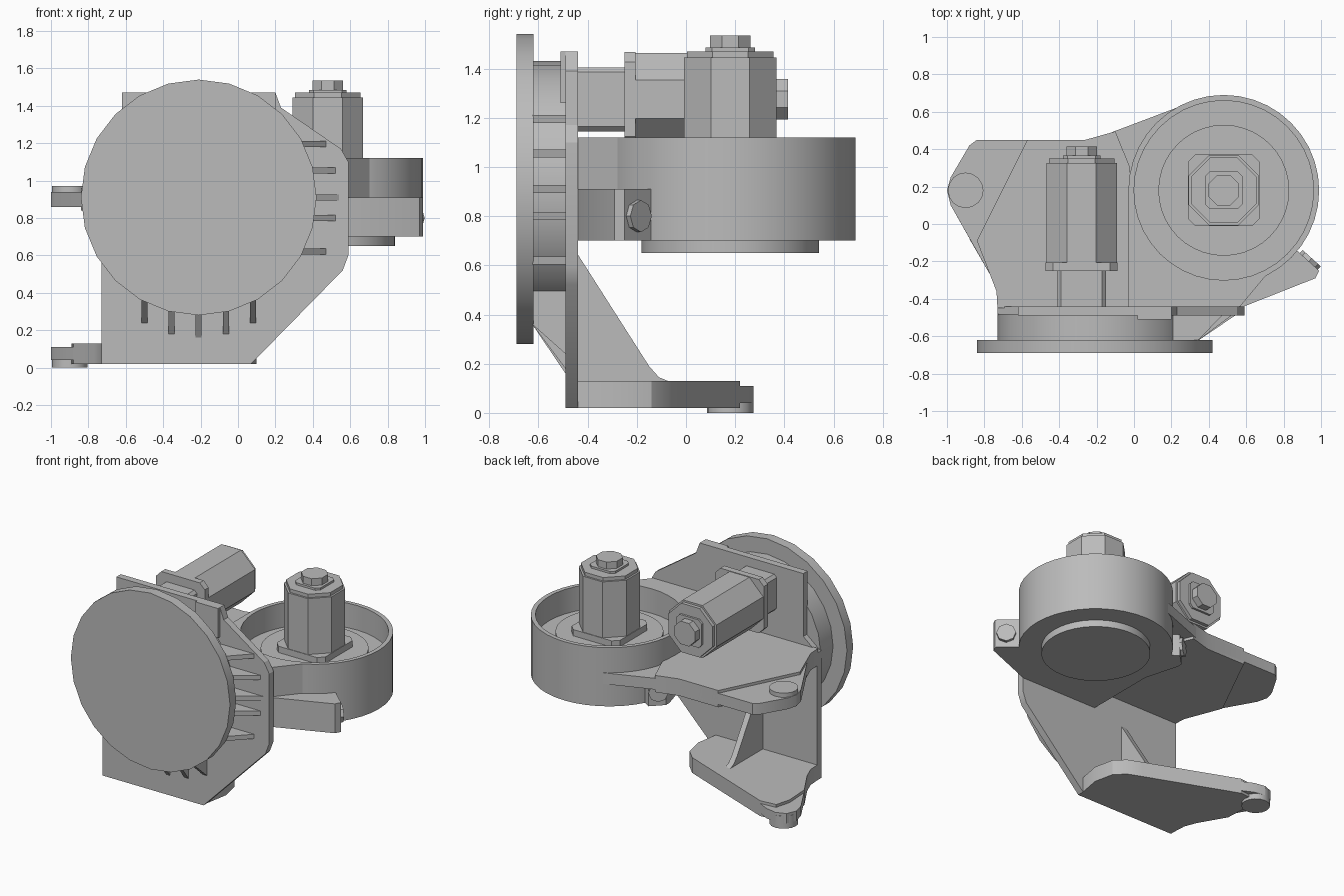
import bpy, bmesh
from math import pi, cos, sin, radians
from mathutils import Matrix, Vector

if "Cube" in bpy.data.objects:
    bpy.data.objects.remove(bpy.data.objects["Cube"])

GREY = (0.5, 0.5, 0.5, 1)
metal = bpy.data.materials.new("cast_grey")
metal.use_nodes = True
metal.diffuse_color = GREY
metal.node_tree.nodes["Principled BSDF"].inputs["Base Color"].default_value = GREY


def finish(name, bm, smooth=True):
    bmesh.ops.recalc_face_normals(bm, faces=bm.faces)
    mesh = bpy.data.meshes.new(name)
    bm.to_mesh(mesh)
    bm.free()
    mesh.materials.append(metal)
    obj = bpy.data.objects.new(name, mesh)
    bpy.context.collection.objects.link(obj)
    if smooth:
        bpy.ops.object.select_all(action='DESELECT')
        obj.select_set(True)
        bpy.context.view_layer.objects.active = obj
        bpy.ops.object.shade_smooth_by_angle(angle=radians(25))
    return obj


def prism(name, pts, axis, lo, hi, matrix=None):
    """Extrude a flat outline along one axis."""
    place = {'x': lambda u, v, w: (w, u, v),
             'y': lambda u, v, w: (u, w, v),
             'z': lambda u, v, w: (u, v, w)}[axis]
    bm = bmesh.new()
    face = bm.faces.new([bm.verts.new(place(u, v, lo)) for u, v in pts])
    new = bmesh.ops.extrude_face_region(bm, geom=[face])["geom"]
    shift = Vector(place(0, 0, hi - lo))
    bmesh.ops.translate(bm, vec=shift, verts=[g for g in new if isinstance(g, bmesh.types.BMVert)])
    if matrix:
        bm.transform(matrix)
    return finish(name, bm)


def circle(r, n, cx=0, cy=0, start=0):
    return [(cx + r * cos(start + 2 * pi * i / n), cy + r * sin(start + 2 * pi * i / n))
            for i in range(n)]


def octagon(half):
    return circle(half / cos(pi / 8), 8, start=pi / 8)


def chamfered(half, cut):
    k = half - cut
    return [(half, -k), (half, k), (k, half), (-k, half),
            (-half, k), (-half, -k), (-k, -half), (k, -half)]


# Round front flange and the hub behind it
HX, HZ = -0.21, 0.91
prism("front_flange", circle(0.63, 24, HX, HZ, pi / 2), 'y', -0.69, -0.62)
prism("hub", circle(0.52, 24, HX, HZ, pi / 2), 'y', -0.62, -0.48)

# Upright plate
prism("back_plate", [(-0.73, 0.02), (0.07, 0.02), (0.56, 0.52), (0.59, 0.60),
                     (0.59, 1.10), (0.55, 1.17), (0.23, 1.39), (0.20, 1.47),
                     (-0.62, 1.47), (-0.62, 1.02), (-0.73, 0.93)], 'y', -0.49, -0.44)
prism("plate_tab", [(0.02, 1.26), (0.20, 1.26), (0.20, 1.47), (0.02, 1.47)], 'y', -0.51, -0.44)

# Tapered stiffening ribs between flange and plate
T = 0.016
for i, (z, reach) in enumerate([(1.195, 0.68), (1.055, 0.73), (0.91, 0.75), (0.8, 0.73), (0.62, 0.68)]):
    prism(f"side_rib_{i}", [(HX + 0.35, -0.625), (HX + 0.55, -0.625), (HX + reach, -0.49),
                            (HX + 0.35, -0.49)], 'z', z - T, z + T)
for i, reach in enumerate([0.67, 0.73, 0.75, 0.73, 0.67]):
    x = HX + (i - 2) * 0.145
    prism(f"lower_rib_{i}", [(-0.625, HZ - 0.35), (-0.625, HZ - 0.55), (-0.49, HZ - reach),
                             (-0.49, HZ - 0.35)], 'x', x - T, x + T)

# Open drum, turned from a profile
DX, DY = 0.48, 0.18
bm = bmesh.new()
profile = [(0, 0.65), (0.36, 0.65), (0.36, 0.70), (0.51, 0.70), (0.51, 1.12),
           (0.48, 1.12), (0.48, 0.945), (0.35, 0.945), (0.35, 1.0), (0, 1.0)]
verts = [bm.verts.new((DX + r, DY, z)) for r, z in profile]
edges = [bm.edges.new(pair) for pair in zip(verts, verts[1:])]
bmesh.ops.spin(bm, geom=verts + edges, cent=(DX, DY, 0), axis=(0, 0, 1),
               angle=2 * pi, steps=40, use_duplicate=False)
bmesh.ops.remove_doubles(bm, verts=bm.verts, dist=0.0005)
finish("drum", bm)

# Web joining the drum to the plate, hollowed around the drum
arc = [(DX + 0.495 * cos(radians(a)), DY + 0.495 * sin(radians(a))) for a in range(-60, -181, -10)]
prism("drum_web", [(-0.03, DY), (-0.03, -0.45), (0.56, -0.45)] + arc, 'z', 0.70, 1.12)

# Clamp wings under the drum with their bolts
prism("right_wing", [(0.3, -0.45), (0.59, -0.44), (0.97, -0.29), (0.99, -0.25),
                     (0.88, -0.15), (0.6, 0.1)], 'z', 0.70, 0.91)
prism("left_wing", [(0.12, -0.45), (-0.10, 0.33), (-0.10, 0.37), (-0.02, 0.45),
                    (0.1, 0.38), (0.4, 0.0), (0.4, -0.45)], 'z', 0.70, 0.91)
for name, spot, turn in [("right_wing_bolt", (0.93, -0.205, 0.8), -42),
                         ("left_wing_bolt", (-0.06, 0.40, 0.8), 48)]:
    aim = Vector((0.67, 0.74, 0)) if turn < 0 else Vector((-0.6, 0.8, 0))
    spin = aim.to_track_quat('Z', 'Y').to_matrix().to_4x4()
    prism(name, circle(0.065, 8), 'z', -0.03, 0.03, Matrix.Translation(spot) @ spin)

# Upper arm with pivot ear
ear_side = [(-0.84, 0.45), (-0.88, 0.42), (-0.98, 0.25), (-1.0, 0.18), (-0.98, 0.10)]
arm_root = [(-0.77, -0.27), (-0.735, -0.36), (-0.73, -0.45)]
prism("upper_arm", ear_side + arm_root + [(0.2, -0.45), (0.45, 0.2), (0.35, 0.67),
                                          (0.25, 0.63), (-0.16, 0.475), (-0.26, 0.45)],
      'z', 0.86, 0.94)
prism("upper_arm_pad", [(-0.57, 0.45), (-0.84, -0.09)] + arm_root +
      [(0.0, -0.45), (-0.025, 0.2), (-0.02, 0.3), (-0.1, 0.495), (-0.26, 0.45)],
      'z', 0.84, 0.96)
prism("upper_pivot", circle(0.095, 16, -0.9, 0.18), 'z', 0.88, 0.97)

# Lower arm with pivot ear
prism("lower_arm", [(0.07, -0.45), (0.10, -0.28), (0.07, -0.14), (0.0, -0.07), (-0.10, -0.03),
                    (-0.74, 0.22), (-0.86, 0.21), (-0.89, 0.10), (-0.88, -0.08)] + arm_root,
      'z', 0.02, 0.13)
prism("lower_ear", [(-0.70, 0.2), (-0.82, 0.26), (-0.90, 0.275), (-0.97, 0.25),
                    (-1.0, 0.18), (-0.98, 0.10), (-0.85, -0.13), (-0.70, -0.1)],
      'z', 0.04, 0.11)
prism("lower_pivot", circle(0.095, 16, -0.9, 0.18), 'z', 0.0, 0.09)

# Gusset bracing the lower arm
prism("gusset", [(-0.45, 0.66), (-0.15, 0.19), (-0.11, 0.145), (-0.05, 0.12), (-0.45, 0.12)],
      'x', -0.30, -0.26)


# Octagonal motors: flange, body, cap, collar and end boss
def motor(name, matrix, length):
    parts = [("flange", chamfered(0.192, 0.04), 0, 0.045),
             ("body", octagon(0.188), 0.045, length - 0.025),
             ("cap", octagon(0.175), length - 0.025, length),
             ("collar", chamfered(0.1, 0.025), length, length + 0.015),
             ("boss", octagon(0.082), length + 0.015, length + 0.065)]
    for part, outline, lo, hi in parts:
        prism(f"{name}_{part}", outline, 'z', lo, hi, matrix)


motor("drum_motor", Matrix.Translation((DX, DY, 1.0)), 0.47)
side = Matrix.Translation((-0.28, -0.25, 1.275)) @ Matrix.Rotation(-pi / 2, 4, 'X')
motor("plate_motor", side, 0.60)
prism("plate_motor_neck", chamfered(0.13, 0.02), 'z', -0.2, 0.01, side)
